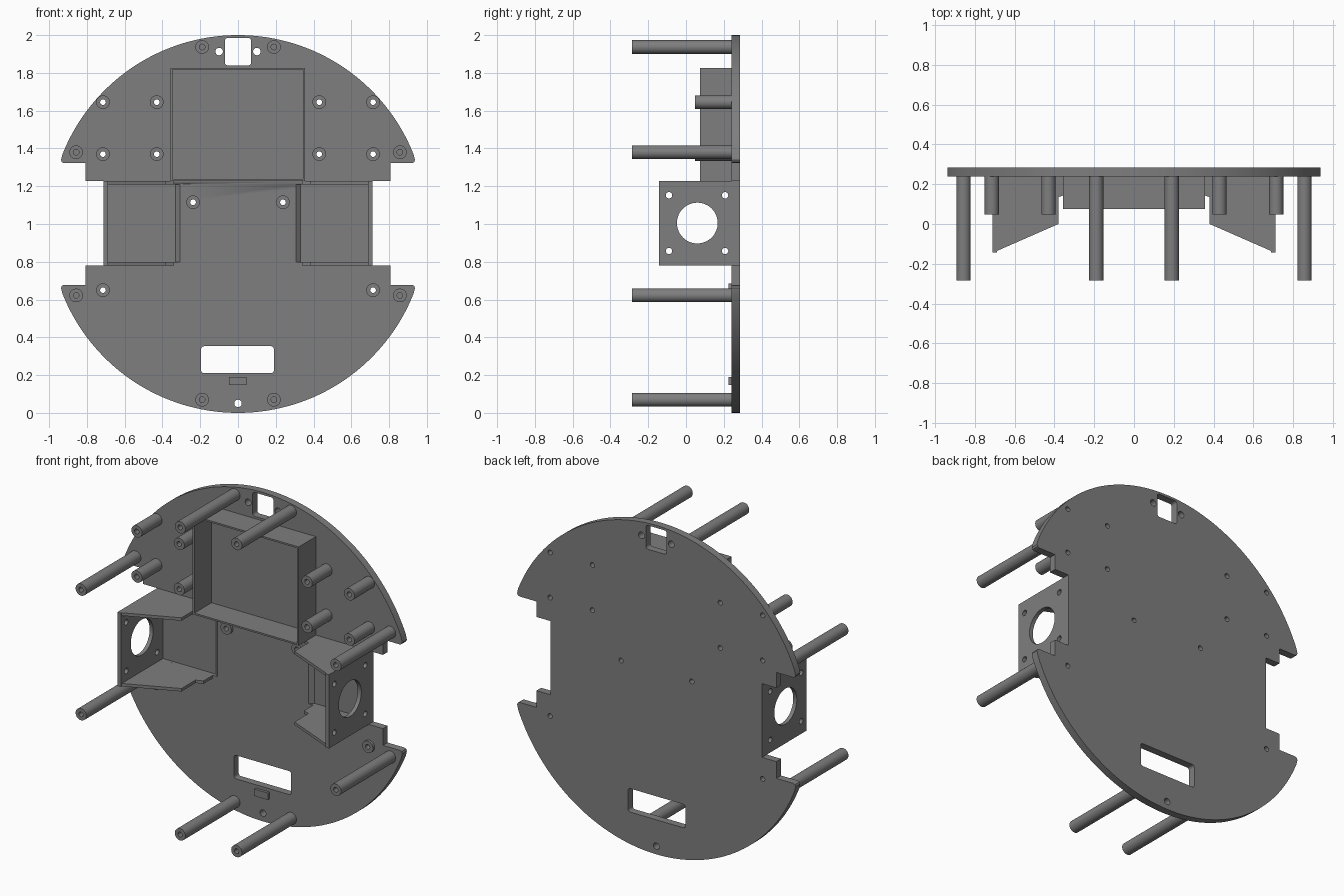
import bpy, bmesh, math

if "Cube" in bpy.data.objects:
    bpy.data.objects.remove(bpy.data.objects["Cube"])

grey = bpy.data.materials.new("grey plastic")
grey.diffuse_color = (0.21, 0.21, 0.21, 1)
grey.use_nodes = True
grey.node_tree.nodes["Principled BSDF"].inputs["Base Color"].default_value = grey.diffuse_color

FRONT, BACK = 0.24, 0.285          # faces of the base disc


def circle(u, v, r, n=28):
    return [(u + r * math.cos(2 * math.pi * i / n), v + r * math.sin(2 * math.pi * i / n))
            for i in range(n)]


def rect(u0, v0, u1, v1, r=0.0):
    if not r:
        return [(u0, v0), (u1, v0), (u1, v1), (u0, v1)]
    pts = []
    for k, (cu, cv) in enumerate([(u1 - r, v1 - r), (u0 + r, v1 - r),
                                  (u0 + r, v0 + r), (u1 - r, v0 + r)]):
        for i in range(5):
            a = math.pi / 2 * (k + i / 4)
            pts.append((cu + r * math.cos(a), cv + r * math.sin(a)))
    return pts


def prism(name, loops, a, b, axis):
    """Extrude an outline with holes from a to b along the given axis."""
    cu = bpy.data.curves.new(name, 'CURVE')
    cu.dimensions = '2D'
    cu.fill_mode = 'BOTH'
    cu.extrude = (b - a) / 2
    for loop in loops:
        s = cu.splines.new('POLY')
        s.points.add(len(loop) - 1)
        for p, (u, v) in zip(s.points, loop):
            p.co = (u, v, 0, 1)
        s.use_cyclic_u = True
    tmp = bpy.data.objects.new(name + "_outline", cu)
    bpy.context.collection.objects.link(tmp)
    bpy.context.view_layer.update()
    me = bpy.data.meshes.new_from_object(
        tmp.evaluated_get(bpy.context.evaluated_depsgraph_get()))
    bpy.data.objects.remove(tmp)
    mid = (a + b) / 2
    bm = bmesh.new()
    bm.from_mesh(me)
    for vert in bm.verts:
        u, v, w = vert.co
        w += mid
        vert.co = {'x': (w, u, v), 'y': (u, w, v), 'z': (u, v, w)}[axis]
    bmesh.ops.remove_doubles(bm, verts=bm.verts, dist=1e-5)
    bmesh.ops.recalc_face_normals(bm, faces=bm.faces)
    bm.to_mesh(me)
    bm.free()
    me.name = name
    me.materials.clear()
    me.materials.append(grey)
    ob = bpy.data.objects.new(name, me)
    bpy.context.collection.objects.link(ob)
    bpy.ops.object.select_all(action='DESELECT')
    ob.select_set(True)
    bpy.context.view_layer.objects.active = ob
    bpy.ops.object.shade_smooth_by_angle(angle=math.radians(30))
    return ob


# Post positions, mirrored left and right
def both_sides(points):
    return [(s * x, z) for x, z in points for s in (-1, 1)]


long_posts = both_sides([(0.19, 1.937), (0.19, 0.07), (0.857, 1.38), (0.857, 0.622)])
short_posts = both_sides([(0.715, 1.645), (0.43, 1.645), (0.715, 1.37), (0.43, 1.37)])
bosses = both_sides([(0.238, 1.115), (0.715, 0.65)])

# Base disc outline: upper arc with wheel notches, mirrored to the other quarters
a0 = math.asin(0.368)
quarter = [(0.712, 1.228), (0.807, 1.228), (0.807, 1.322), (0.92, 1.322),
           (0.932, 1.327), (0.937, 1.338)]
quarter += [(math.cos(a), 1 + math.sin(a))
            for a in (a0 + (math.pi / 2 - a0) * i / 32 for i in range(33))]
half = quarter + [(-x, z) for x, z in reversed(quarter[:-1])]
outline = half + [(x, 2 - z) for x, z in reversed(half)]
# bottom of the notch sits slightly higher than a pure mirror
outline = [(x, 0.78 if abs(z - 0.772) < 1e-4 else z) for x, z in outline]

holes = [circle(x, z, 0.015, 16) for x, z in short_posts + bosses]
holes += [circle(x, z, 0.02, 20) for x, z in [(-0.1, 1.913), (0.1, 1.913), (0, 0.05)]]
holes += [rect(-0.07, 1.84, 0.07, 1.985, 0.015), rect(-0.195, 0.21, 0.19, 0.353, 0.015)]
disc = prism("base_disc", [outline] + holes, FRONT, BACK, 'y')

# Standoffs
for name, pts, tip in (("long_post", long_posts, -0.285),
                       ("short_post", short_posts, 0.048),
                       ("low_boss", bosses, 0.224)):
    for x, z in pts:
        prism(name, [circle(x, z, 0.036), circle(x, z, 0.015, 16)], tip, FRONT, 'y')

# Battery tray frame and small stop block
prism("tray_frame", [rect(-0.358, 1.227, 0.356, 1.827), rect(-0.346, 1.237, 0.344, 1.817)],
      0.075, FRONT, 'y')
prism("stop_block", [rect(-0.048, 0.148, 0.044, 0.19)], 0.224, FRONT, 'y')

# Motor brackets
for s, side in ((-1, "left"), (1, "right")):
    xs = sorted((s * 0.688, s * 0.712))
    face = [rect(-0.143, 0.78, FRONT, 1.228), circle(0.06, 1.005, 0.108, 48)]
    face += [circle(y, z, 0.017, 16) for y in (-0.09, 0.207) for z in (0.857, 1.152)]
    prism(side + "_motor_face", face, xs[0], xs[1], 'x')
    wall = [(0.688, FRONT), (0.688, -0.135), (0.38, 0.0), (0.38, 0.135),
            (0.338, 0.15), (0.338, FRONT)]
    wall = [(s * x, y) for x, y in wall]
    prism(side + "_bracket_floor", [wall], 0.78, 0.798, 'z')
    prism(side + "_bracket_roof", [wall], 1.21, 1.228, 'z')
    # shallow motor recess with a sloped inner edge
    pocket = [(0.688, 0.2), (0.688, 0.262), (0.332, 0.262), (0.306, FRONT), (0.306, 0.2)]
    cutter = prism(side + "_recess_cutter", [[(s * x, y) for x, y in pocket]],
                   0.798, 1.21, 'z')
    mod = disc.modifiers.new(side + "_recess", 'BOOLEAN')
    mod.operation = 'DIFFERENCE'
    mod.solver = 'EXACT'
    mod.object = cutter
    bpy.context.view_layer.objects.active = disc
    bpy.ops.object.modifier_apply(modifier=mod.name)
    bpy.data.objects.remove(cutter)
